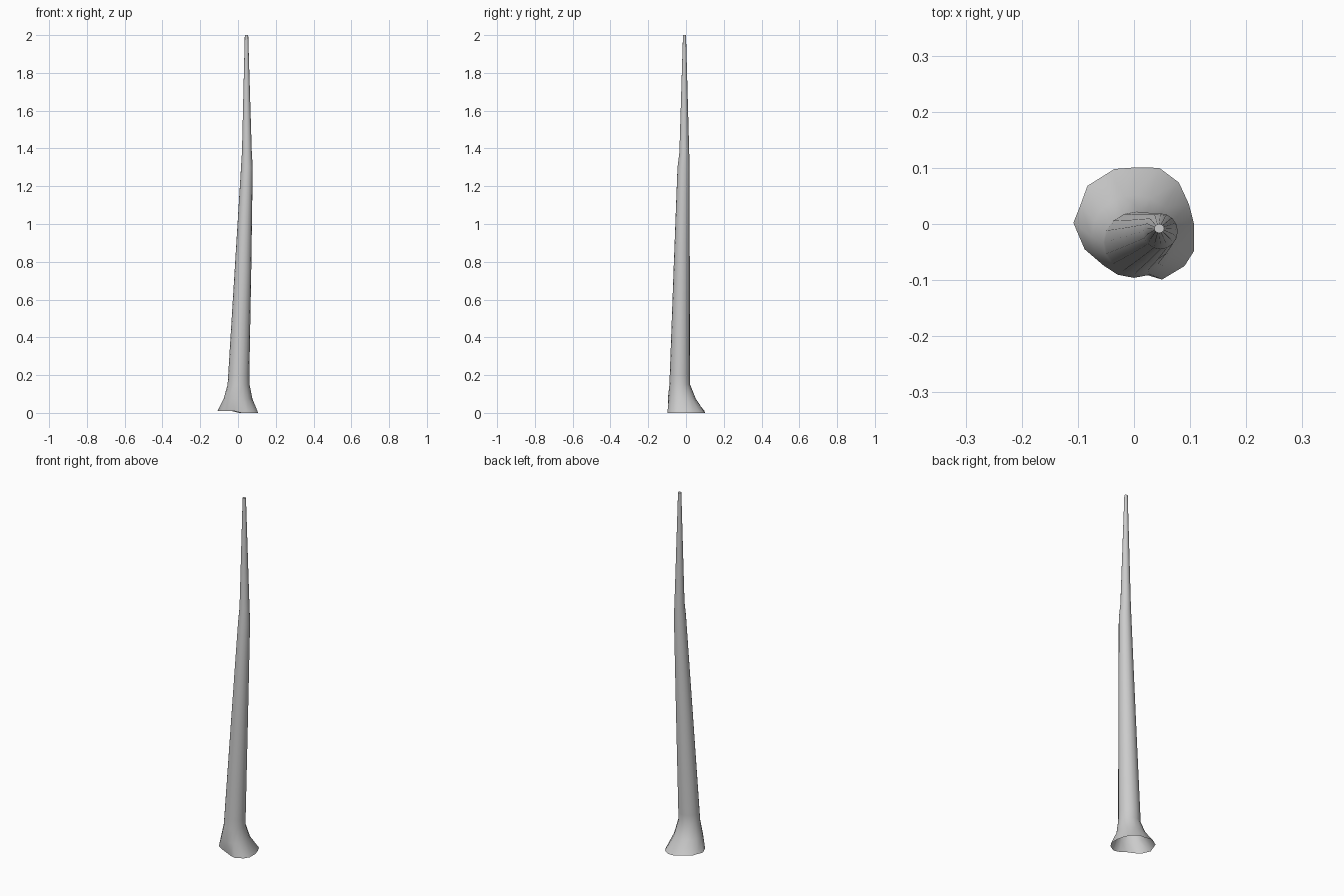
import bpy, bmesh, math

# Ragged outline of the flared foot (x, y), anticlockwise from +x
foot = [(0.107, 0.0), (0.098, 0.035), (0.08, 0.074), (0.045, 0.1), (0.005, 0.101),
        (-0.035, 0.098), (-0.083, 0.068), (-0.095, 0.035), (-0.108, 0.002),
        (-0.088, -0.045), (-0.058, -0.065), (-0.02, -0.083), (0.02, -0.09),
        (0.05, -0.099), (0.09, -0.075), (0.107, -0.048)]
N = len(foot)
angles = [math.atan2(y, x) for x, y in foot]

# Trunk sections: z, centre x, centre y, radius x, radius y, share of foot outline
sections = [
    (0.075, 0.0, -0.022, 0.076, 0.074, 0.0),
    (0.15, 0.003, -0.033, 0.058, 0.055, 0.0),
    (0.20, 0.004, -0.032, 0.056, 0.054, 0.0),
    (0.75, 0.026, -0.023, 0.044, 0.043, 0.0),
    (1.30, 0.047, -0.013, 0.031, 0.032, 0.0),
    (1.38, 0.047, -0.009, 0.026, 0.026, 0.0),
    (2.00, 0.045, -0.008, 0.009, 0.008, 0.0),
]

bm = bmesh.new()

# Flared foot rim, slightly raised on the left
rings = [[bm.verts.new((x, y, 0.01 if x < 0 else 0.0)) for x, y in foot]]

# Leaning, tapering trunk above it
for z, cx, cy, rx, ry, _ in sections:
    rings.append([bm.verts.new((cx + rx * math.cos(a), cy + ry * math.sin(a), z))
                  for a in (2 * math.pi * i / N for i in range(N))])

for low, high in zip(rings, rings[1:]):
    for i in range(N):
        j = (i + 1) % N
        bm.faces.new((low[i], low[j], high[j], high[i]))

# Closed tip, open underside
bm.faces.new(rings[-1])

mesh = bpy.data.meshes.new("trunk")
bm.to_mesh(mesh)
bm.free()
trunk = bpy.data.objects.new("trunk", mesh)
bpy.context.collection.objects.link(trunk)

# Smooth bark
bpy.context.view_layer.objects.active = trunk
trunk.select_set(True)
bpy.ops.object.shade_smooth_by_angle(angle=math.radians(50))
